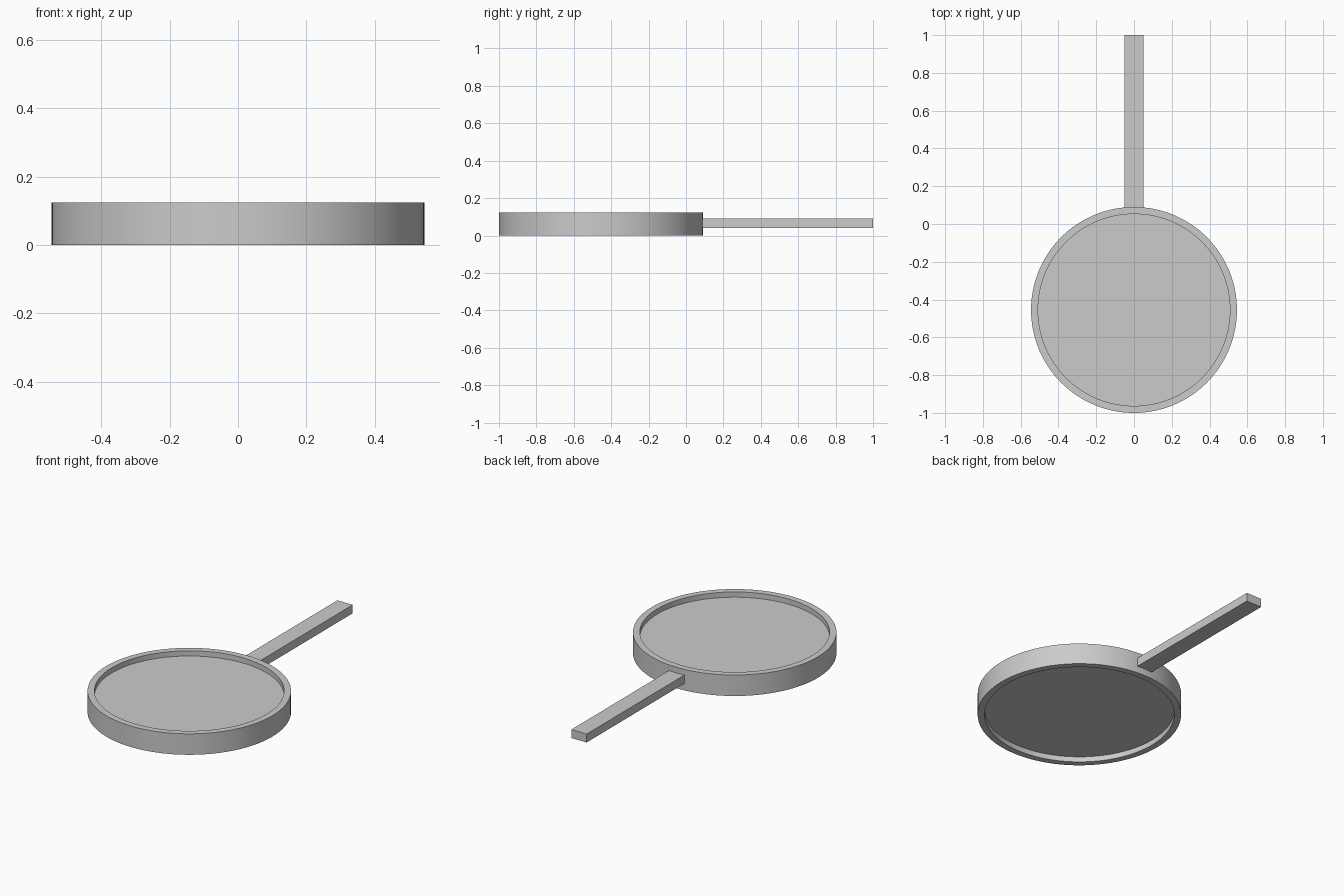
import bpy, bmesh, math

if "Cube" in bpy.data.objects:
    bpy.data.objects.remove(bpy.data.objects["Cube"])

CY = -0.455      # centre of the round frame
R_OUT, R_IN = 0.545, 0.508
HEIGHT = 0.124
SEG = 128


def finish(bm, name):
    bmesh.ops.recalc_face_normals(bm, faces=bm.faces)
    mesh = bpy.data.meshes.new(name)
    bm.to_mesh(mesh)
    bm.free()
    obj = bpy.data.objects.new(name, mesh)
    bpy.context.collection.objects.link(obj)
    return obj


def smooth(obj):
    bpy.ops.object.select_all(action='DESELECT')
    obj.select_set(True)
    bpy.context.view_layer.objects.active = obj
    bpy.ops.object.shade_smooth_by_angle(angle=math.radians(30))


# Round frame: rectangular profile swept around the centre
bm = bmesh.new()
profile = [(R_IN, 0), (R_OUT, 0), (R_OUT, HEIGHT), (R_IN, HEIGHT)]
rings = []
for i in range(SEG):
    a = 2 * math.pi * i / SEG
    rings.append([bm.verts.new((r * math.cos(a), r * math.sin(a), z)) for r, z in profile])
for i in range(SEG):
    p, q = rings[i], rings[(i + 1) % SEG]
    for j in range(4):
        k = (j + 1) % 4
        bm.faces.new((p[j], q[j], q[k], p[k]))
frame = finish(bm, "frame")
frame.location = (0, CY, 0)
smooth(frame)

# Lens disc, recessed on both sides
bm = bmesh.new()
bmesh.ops.create_cone(bm, cap_ends=True, segments=SEG, radius1=R_IN, radius2=R_IN, depth=0.062)
lens = finish(bm, "lens")
lens.location = (0, CY, HEIGHT / 2)
smooth(lens)

# Straight square-cut handle
bm = bmesh.new()
bmesh.ops.create_cube(bm, size=1)
y0, y1 = 0.087, 1.0
bmesh.ops.scale(bm, vec=(0.1, y1 - y0, 0.05), verts=bm.verts)
handle = finish(bm, "handle")
handle.location = (0, (y0 + y1) / 2, 0.065)
